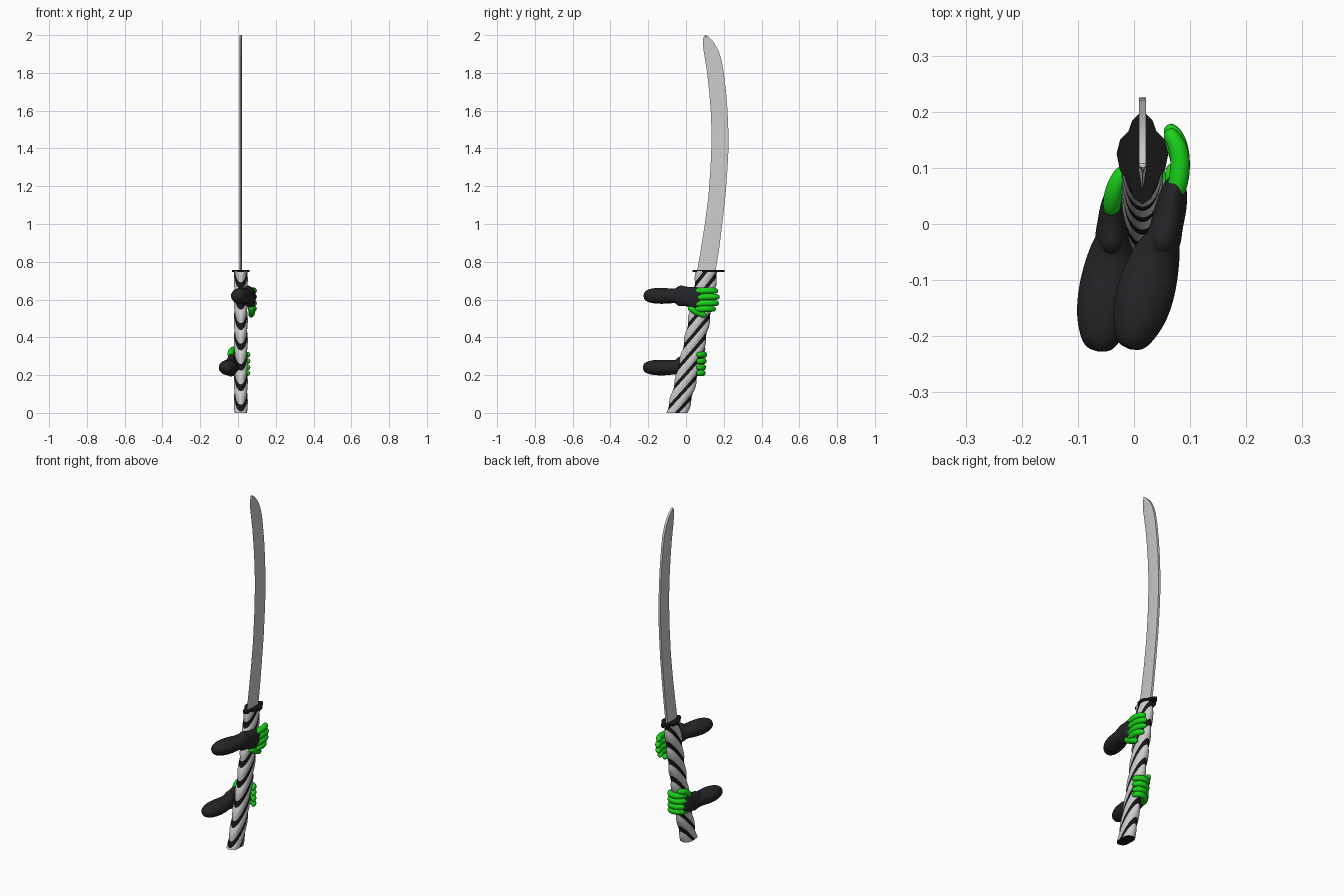
import bpy, bmesh
from math import sin, cos, pi
from mathutils import Vector

if "Cube" in bpy.data.objects:
    bpy.data.objects.remove(bpy.data.objects["Cube"])

CX = 0.015  # sword centre plane


def mat(name, c):
    m = bpy.data.materials.new(name)
    m.diffuse_color = (*c, 1)
    m.use_nodes = True
    m.node_tree.nodes["Principled BSDF"].inputs["Base Color"].default_value = m.diffuse_color
    return m


BLACK = mat("black", (0.008, 0.008, 0.008))
SLEEVE = mat("sleeve_black", (0.018, 0.018, 0.02))
GREEN = mat("green", (0.01, 0.65, 0.01))
GREY = mat("wrap_grey", (0.75, 0.75, 0.75))


def finish(name, bm, mats=(), angle=None):
    bmesh.ops.recalc_face_normals(bm, faces=bm.faces)
    me = bpy.data.meshes.new(name)
    bm.to_mesh(me)
    bm.free()
    ob = bpy.data.objects.new(name, me)
    bpy.context.collection.objects.link(ob)
    for m in mats:
        me.materials.append(m)
    if angle:
        bpy.ops.object.select_all(action='DESELECT')
        ob.select_set(True)
        bpy.context.view_layer.objects.active = ob
        bpy.ops.object.shade_smooth_by_angle(angle=angle)
    return ob


def loft(bm, rings, caps=True):
    rows = [[bm.verts.new(p) for p in r] for r in rings]
    n = len(rows[0])
    bands = []
    for a, b in zip(rows, rows[1:]):
        bands.append([bm.faces.new((a[i], a[(i + 1) % n], b[(i + 1) % n], b[i])) for i in range(n)])
    if caps:
        bm.faces.new(rows[0])
        bm.faces.new(rows[-1])
    return bands


def limb(name, path, m, n=10):
    """Smooth rounded tube through (x, y, z, half width, half height)."""
    pts = [Vector(p[:3]) for p in path]
    rad = [p[3:] for p in path]
    # rounded ends
    d0 = (pts[0] - pts[1]).normalized() * min(rad[0]) * 0.8
    d1 = (pts[-1] - pts[-2]).normalized() * min(rad[-1]) * 0.8
    pts = [pts[0] + d0] + pts + [pts[-1] + d1]
    rad = [[r * 0.55 for r in rad[0]]] + rad + [[r * 0.55 for r in rad[-1]]]
    rings = []
    for i, (p, (w, h)) in enumerate(zip(pts, rad)):
        t = (pts[min(i + 1, len(pts) - 1)] - pts[max(i - 1, 0)]).normalized()
        side = t.cross(Vector((0, 0, 1))).normalized()
        up = side.cross(t)
        rings.append([p + side * w * cos(2 * pi * k / n) + up * h * sin(2 * pi * k / n) for k in range(n)])
    bm = bmesh.new()
    loft(bm, rings)
    for f in bm.faces:
        f.smooth = True
    ob = finish(name, bm, [m])
    ob.modifiers.new("smooth", 'SUBSURF').levels = 2
    ob.modifiers["smooth"].render_levels = 2
    return ob


# handle: curved oval grip with slanted bulging wrap bands
def grip_y(z):
    return -0.047 + 0.285 * z - 0.1 * z * z


bm = bmesh.new()
PITCH, STEPS, N = 0.108, 9, 36
rings, kinds = [], []
for j in range(-2 * STEPS, 10 * STEPS):
    ph = (j % STEPS) / STEPS
    groove = ph >= 0.70
    bulge = 0.91 if groove else 0.93 + 0.1 * sin(pi * ph / 0.70)
    ring = []
    for k in range(N):
        a = 2 * pi * k / N
        z = 0.02 + PITCH * j / STEPS + 0.085 * sin(a)
        ring.append((CX + 0.036 * bulge * cos(a), grip_y(z) + 0.059 * bulge * sin(a), z))
    rings.append(ring)
    kinds.append(1 if ph >= 0.66 else 0)
for kind, band in zip(kinds, loft(bm, rings)):
    for f in band:
        f.material_index = kind
for z, s in ((0, -1), (0.75, 1)):
    g = bm.verts[:] + bm.edges[:] + bm.faces[:]
    cut = bmesh.ops.bisect_plane(bm, geom=g, plane_co=(0, 0, z), plane_no=(0, 0, s), clear_outer=True)
    edges = [e for e in cut['geom_cut'] if isinstance(e, bmesh.types.BMEdge)]
    for f in bmesh.ops.contextual_create(bm, geom=edges)['faces']:
        f.material_index = 1
finish("handle", bm, [GREY, BLACK], 0.8)

# guard: thin lobed plate
half = [(0, .035), (.016, .046), (.024, .075), (.04, .095), (.046, .125),
        (.04, .15), (.025, .165), (.018, .185), (0, .203)]
outline = half + [(-w, y) for w, y in half[-2:0:-1]]
bm = bmesh.new()
loft(bm, [[(CX + w, y, z) for w, y in outline] for z in (0.745, 0.757)])
finish("guard", bm, [BLACK])

# blade: (z, cutting edge y, spine y)
profile = [(.74, .057, .155), (.85, .076, .173), (1.0, .1, .192), (1.15, .119, .209), (1.3, .13, .22),
           (1.4, .134, .225), (1.5, .135, .224), (1.6, .131, .22), (1.7, .123, .212), (1.8, .112, .2),
           (1.87, .101, .188), (1.92, .093, .171), (1.96, .089, .148), (1.985, .092, .126), (2.0, .1, .108)]
bm = bmesh.new()
rings = []
for z, e, s in profile:
    r, t = e + 0.38 * (s - e), 0.0065
    rings.append([(CX, e, z), (CX + t, r, z), (CX + t, s, z), (CX - t, s, z), (CX - t, r, z)])
loft(bm, rings)
finish("blade", bm, (), 0.3)

# upper arm and hand
limb("upper_forearm", [(.0, -.195, .62, .04, .038), (.012, -.155, .62, .053, .044), (.026, -.10, .619, .054, .043),
                       (.042, -.05, .62, .043, .037), (.05, -.035, .62, .037, .055)], SLEEVE, 14)
limb("upper_palm", [(.05, -.035, .62, .036, .062), (.058, -.005, .618, .029, .05), (.066, .03, .612, .03, .058),
                    (.073, .065, .602, .023, .066)], SLEEVE, 14)
for i, (z, end) in enumerate([(.648, .158), (.615, .166), (.582, .162), (.552, .146)]):
    limb(f"upper_finger_{i + 1}", [(.076, .06, z - .004, .019, .019), (.084, .1, z, .019, .019),
                                   (.08, end - .02, z, .018, .018), (.066, end, z - .002, .016, .016)], GREEN)
limb("upper_thumb", [(.07, .025, .553, .019, .019), (.074, .06, .532, .019, .019), (.07, .095, .518, .017, .017)], GREEN)

# lower arm and hand
limb("lower_forearm", [(-.06, -.2, .24, .04, .036), (-.053, -.16, .24, .053, .043), (-.045, -.10, .24, .053, .043),
                       (-.04, -.05, .242, .042, .036), (-.04, -.03, .244, .034, .053)], SLEEVE, 14)
limb("lower_palm", [(-.04, -.03, .244, .033, .06), (-.038, 0, .25, .028, .052), (-.036, .03, .256, .026, .06),
                    (-.032, .055, .26, .02, .062)], SLEEVE, 14)
for i, z in enumerate([.308, .274, .241, .211]):
    s = .006 - .006 * i
    limb(f"lower_finger_{i + 1}", [(-.034, .05 + s, z, .018, .018), (-.02, .083 + s, z, .018, .018),
                                   (.012, .097 + s / 2, z, .018, .018), (.045, .088, z, .017, .017),
                                   (.054, .066, z, .014, .016)], GREEN)
limb("lower_thumb", [(-.04, .03, .305, .018, .02), (-.036, .06, .33, .018, .019), (-.022, .09, .337, .016, .017)], GREEN)
